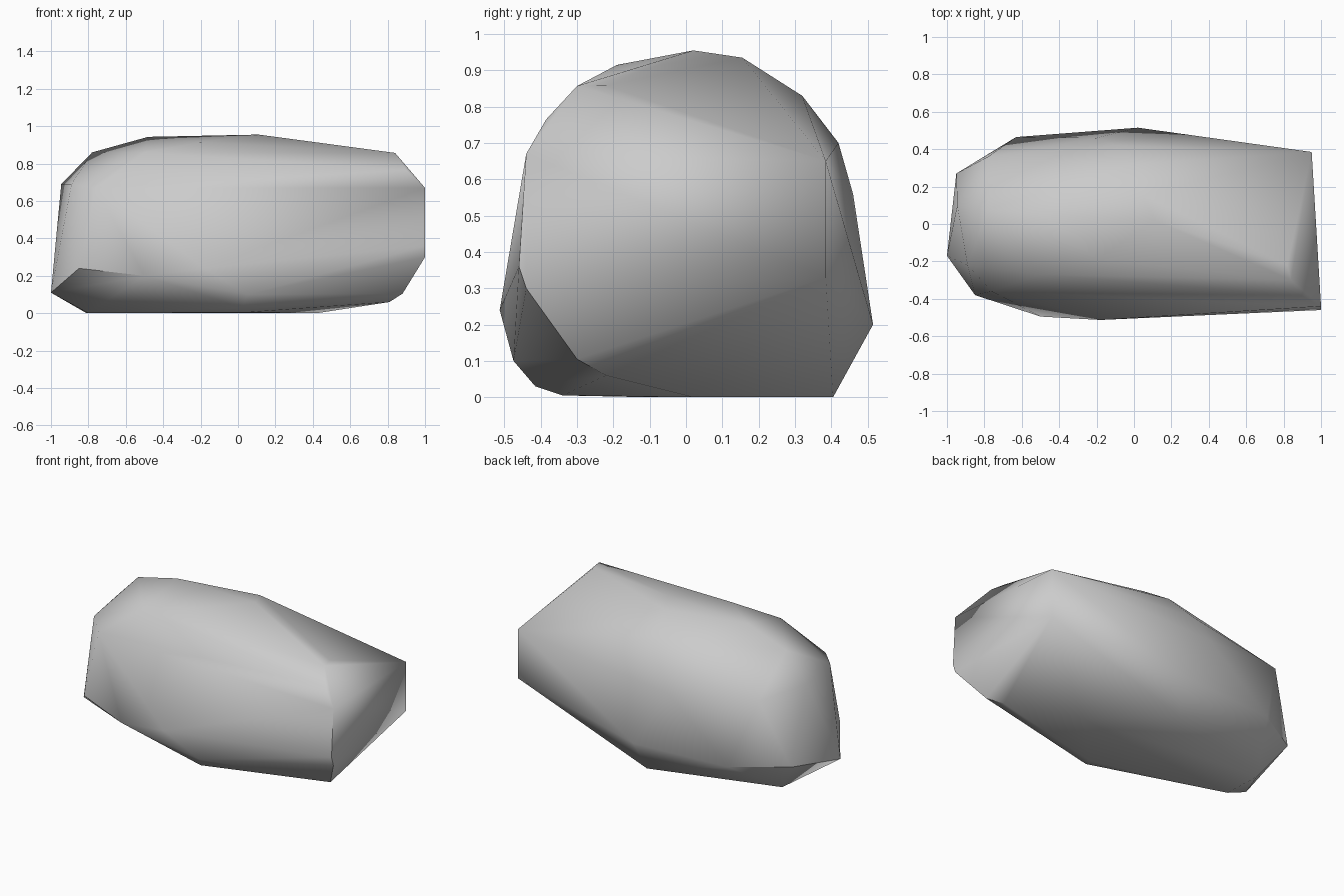
import bpy, bmesh, math

cube = bpy.data.objects.get("Cube")
if cube:
    bpy.data.objects.remove(cube, do_unlink=True)

stone = bpy.data.materials.new("grey_stone")
stone.use_nodes = True
colour = (0.6, 0.6, 0.6, 1)
stone.diffuse_color = colour
stone.node_tree.nodes["Principled BSDF"].inputs["Base Color"].default_value = colour

# Corner points of the boulder, grouped by region
blunt_end = [(-1, -.17, .11), (-.95, .27, .21), (-.945, .10, .69),
             (-.89, -.22, .69), (-.85, -.38, .24), (-.76, -.36, .67)]
cut_end = [(1, -.44, .67), (1, -.46, .36), (1, -.44, .30), (.84, -.30, .857),
           (.82, -.22, .858), (.90, -.385, .765), (.95, .385, .65),
           (.95, .385, .33), (.88, -.30, .105), (.81, -.22, .06)]
crown = [(-.78, .08, .86), (-.48, .05, .943), (.11, .02, .955),
         (.05, .155, .935), (-.5, -.27, .86), (-.2, -.19, .915)]
back_side = [(0, .32, .83), (-.1, .42, .70), (-.2, .46, .56), (.02, .515, .20),
             (-.63, .465, .20), (-.78, .36, .63)]
front_side = [(-.5, -.495, .20), (-.18, -.513, .24), (.05, -.475, .10)]
base = [(-.81, .16, 0), (0, .405, 0), (.42, .02, 0), (.05, -.34, .005),
        (-.8, -.1, 0), (.02, -.415, .03)]

# Wrap a hull around the corners
bm = bmesh.new()
for p in blunt_end + cut_end + crown + back_side + front_side + base:
    bm.verts.new(p)
hull = bmesh.ops.convex_hull(bm, input=bm.verts[:])
loose = [v for v in bm.verts if not v.link_faces]
bmesh.ops.delete(bm, geom=loose, context='VERTS')
bmesh.ops.recalc_face_normals(bm, faces=bm.faces[:])

mesh = bpy.data.meshes.new("boulder")
bm.to_mesh(mesh)
bm.free()
mesh.materials.append(stone)
boulder = bpy.data.objects.new("boulder", mesh)
bpy.context.collection.objects.link(boulder)

# Soft shading with crisp fracture edges
bpy.ops.object.select_all(action='DESELECT')
boulder.select_set(True)
bpy.context.view_layer.objects.active = boulder
bpy.ops.object.shade_smooth_by_angle(angle=math.radians(40))
